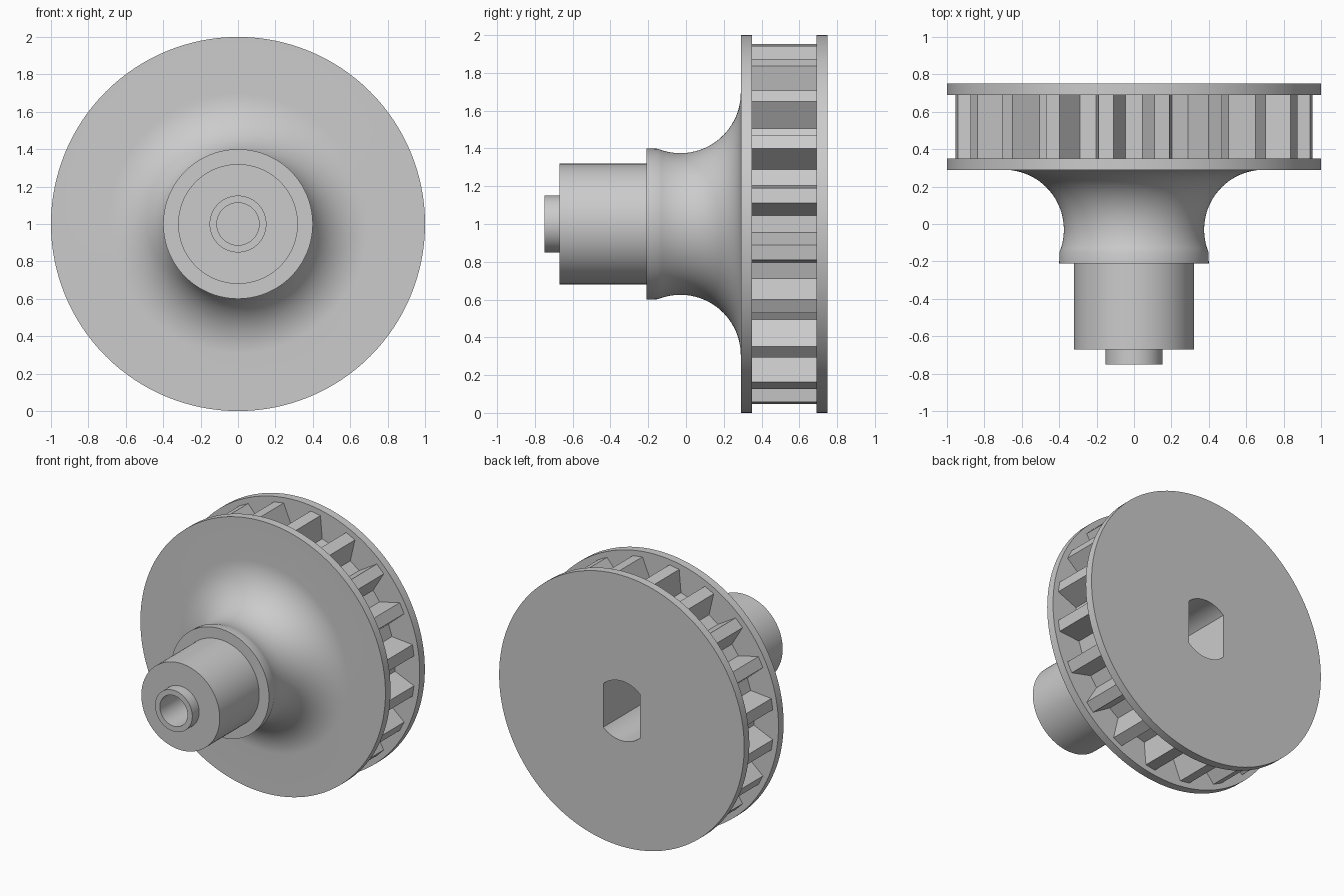
import bpy, bmesh
from math import sin, cos, pi, radians, asin, sqrt

SEGMENTS = 128
AXIS_Z = 1.0
TEETH = 20

old = bpy.data.objects.get("Cube")
if old:
    bpy.data.objects.remove(old, do_unlink=True)

grey = bpy.data.materials.new("plain grey")
grey.use_nodes = True
grey.diffuse_color = (0.6, 0.6, 0.6, 1)
grey.node_tree.nodes["Principled BSDF"].inputs["Base Color"].default_value = (0.6, 0.6, 0.6, 1)


def make_object(name, bm):
    bmesh.ops.recalc_face_normals(bm, faces=bm.faces)
    mesh = bpy.data.meshes.new(name)
    bm.to_mesh(mesh)
    bm.free()
    mesh.materials.append(grey)
    ob = bpy.data.objects.new(name, mesh)
    bpy.context.collection.objects.link(ob)
    return ob


def lathe(name, profile):
    """Revolve (y, radius) points about the horizontal axis."""
    bm = bmesh.new()
    rings = []
    for y, r in profile:
        if r == 0:
            rings.append([bm.verts.new((0, y, AXIS_Z))] * SEGMENTS)
        else:
            angles = [2 * pi * i / SEGMENTS for i in range(SEGMENTS)]
            rings.append([bm.verts.new((r * cos(a), y, AXIS_Z + r * sin(a))) for a in angles])
    for a, b in zip(rings, rings[1:]):
        for i in range(SEGMENTS):
            j = (i + 1) % SEGMENTS
            bm.faces.new(dict.fromkeys((a[i], a[j], b[j], b[i])))
    return make_object(name, bm)


def prism(name, outline, y0, y1):
    """Extrude an (x, z) outline along the axis."""
    bm = bmesh.new()
    front, back = [[bm.verts.new((x, y, AXIS_Z + z)) for x, z in outline] for y in (y0, y1)]
    bm.faces.new(front)
    bm.faces.new(back)
    n = len(outline)
    for i in range(n):
        j = (i + 1) % n
        bm.faces.new((front[i], front[j], back[j], back[i]))
    return make_object(name, bm)


# Hub: blind bored nose, boss, flared neck and front flange in one turning
neck = []
for i in range(29):
    a = radians(-22 + 112 * i / 28)
    neck.append((-0.03 + 0.32 * sin(a), 0.695 - 0.32 * cos(a)))
hub = lathe("hub_and_front_flange", [
    (-0.45, 0), (-0.45, 0.113), (-0.75, 0.113), (-0.75, 0.152), (-0.67, 0.152),
    (-0.67, 0.32), (-0.21, 0.32), (-0.21, 0.4)] + neck +
    [(0.29, 1), (0.35, 1), (0.35, 0)])

# Toothed core: tapered teeth with flat tips and flat roots
outline = []
for t in range(TEETH):
    centre = radians(9 + 360 * t / TEETH)
    for radius, offset in ((0.8, -5.8), (0.96, -2.4), (0.96, 2.4), (0.8, 5.8)):
        a = centre + radians(offset)
        outline.append((radius * cos(a), radius * sin(a)))
core = prism("toothed_core", outline, 0.35, 0.69)

# Rear flange
rear = lathe("rear_flange", [(0.69, 0), (0.69, 1), (0.75, 1), (0.75, 0)])

# Shaft socket: round bore with two flat sides, cut from the back
bore, flat = 0.22, 0.15
limit = asin(flat / bore)
socket = []
for start in (pi / 2, 3 * pi / 2):
    for i in range(21):
        a = start - limit + 2 * limit * i / 20
        socket.append((bore * cos(a), bore * sin(a)))
cutter = prism("socket_cutter", socket, -0.2, 0.9)
cutter.hide_render = True

for ob in (hub, core, rear):
    cut = ob.modifiers.new("socket", 'BOOLEAN')
    cut.operation = 'DIFFERENCE'
    cut.solver = 'EXACT'
    cut.object = cutter
    bpy.ops.object.select_all(action='DESELECT')
    bpy.context.view_layer.objects.active = ob
    ob.select_set(True)
    bpy.ops.object.modifier_apply(modifier=cut.name)
    if ob is not core:
        bpy.ops.object.shade_smooth_by_angle(angle=radians(30))
bpy.data.objects.remove(cutter, do_unlink=True)

# Smooth only the curved socket walls of the core; the teeth stay flat
for poly in core.data.polygons:
    c = poly.center
    poly.use_smooth = sqrt(c.x ** 2 + (c.z - AXIS_Z) ** 2) < 0.3 and abs(poly.normal.z) > 0.5
